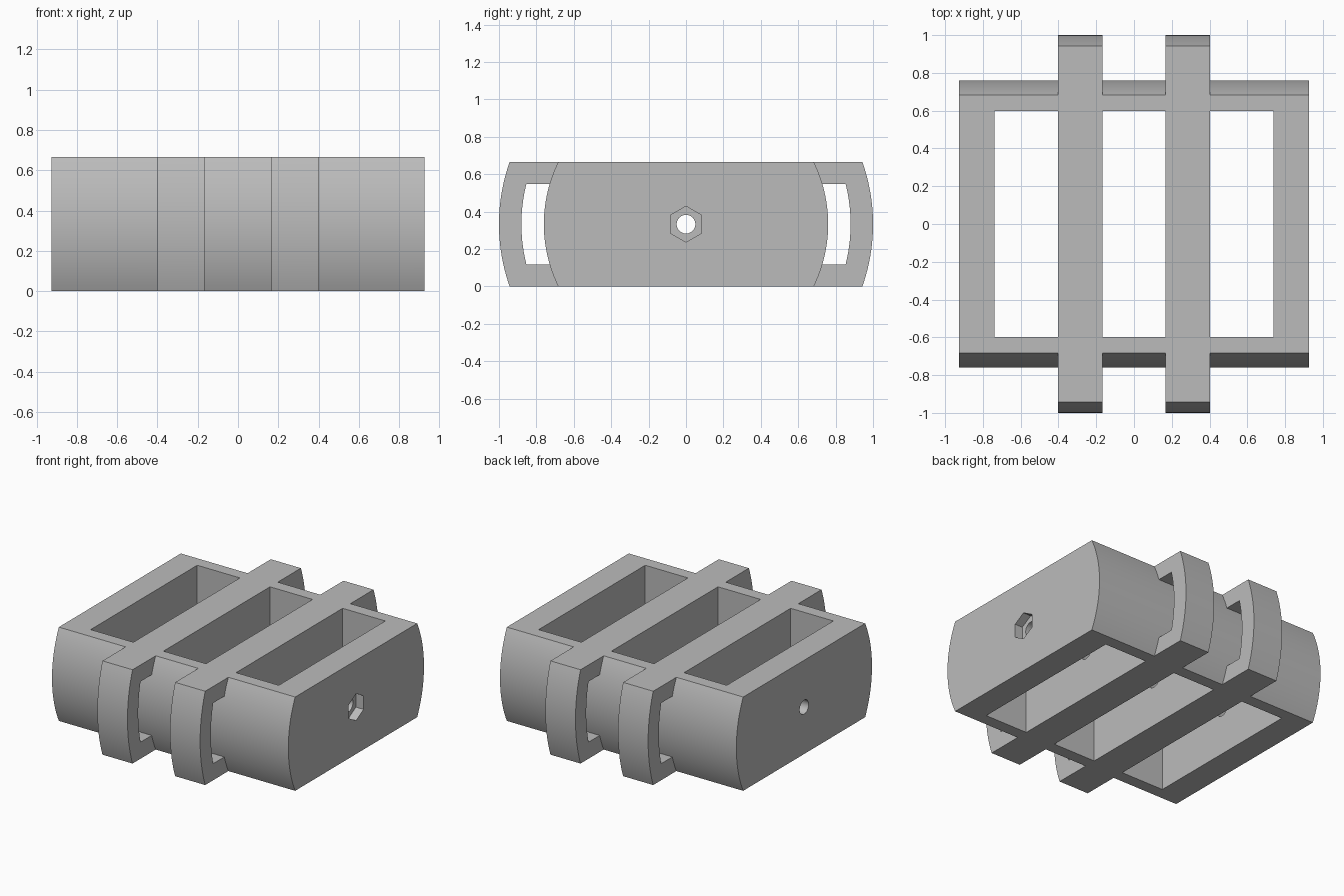
import bpy, bmesh
from math import sqrt, asin, cos, sin, pi, radians
from mathutils import Matrix

cube = bpy.data.objects.get("Cube")
if cube:
    bpy.data.objects.remove(cube, do_unlink=True)

H = 0.665            # overall height
MID = H / 2          # height of the bore axis, centre of every arc
BODY_X = 0.927       # half length of the body
RIB_IN, RIB_OUT = 0.167, 0.403
BODY_R, RIB_R, SLOT_R = 0.76, 1.0, 0.88
BORE_R = 0.05

grey = bpy.data.materials.new("plain_grey")
grey.use_nodes = True
grey.diffuse_color = (0.5, 0.5, 0.5, 1)
grey.node_tree.nodes["Principled BSDF"].inputs["Base Color"].default_value = (0.5, 0.5, 0.5, 1)


def finish(name, bm):
    bmesh.ops.recalc_face_normals(bm, faces=bm.faces)
    mesh = bpy.data.meshes.new(name)
    bm.to_mesh(mesh)
    bm.free()
    mesh.materials.append(grey)
    obj = bpy.data.objects.new(name, mesh)
    bpy.context.collection.objects.link(obj)
    return obj


def arc(radius, half, steps=24):
    """Points (y, z) on a circle about the bore axis, from low to high."""
    a = asin(half / radius)
    angles = [a * (2 * i / steps - 1) for i in range(steps + 1)]
    return [(radius * cos(t), MID + radius * sin(t)) for t in angles]


def extrude_x(name, profile, x0, x1):
    bm = bmesh.new()
    face = bm.faces.new([bm.verts.new((x0, y, z)) for y, z in profile])
    new = bmesh.ops.extrude_face_region(bm, geom=[face])["geom"]
    verts = [v for v in new if isinstance(v, bmesh.types.BMVert)]
    bmesh.ops.translate(bm, verts=verts, vec=(x1 - x0, 0, 0))
    return finish(name, bm)


def barrel(name, radius, x0, x1):
    right = arc(radius, MID)
    return extrude_x(name, right + [(-y, z) for y, z in reversed(right)], x0, x1)


def box(name, x0, x1, y, z0, z1):
    return extrude_x(name, [(-y, z0), (y, z0), (y, z1), (-y, z1)], x0, x1)


def rod(name, x0, x1, r0, r1, sides):
    """Round or many-sided rod along x, with a corner at the top."""
    bm = bmesh.new()
    bmesh.ops.create_cone(bm, cap_ends=True, segments=sides, radius1=r0, radius2=r1, depth=x1 - x0)
    bm.transform(Matrix.Translation(((x0 + x1) / 2, 0, MID)) @ Matrix.Rotation(pi / 2, 4, "Y"))
    top = max(v.co.z for v in bm.verts) - MID
    if top < max(r0, r1) * 0.99:
        bm.transform(Matrix.Translation((0, 0, MID)) @ Matrix.Rotation(pi / sides, 4, "X")
                     @ Matrix.Translation((0, 0, -MID)))
    return finish(name, bm)


def combine(target, tool, operation):
    mod = target.modifiers.new(operation.lower(), "BOOLEAN")
    mod.operation, mod.object, mod.solver = operation, tool, "EXACT"
    bpy.ops.object.select_all(action="DESELECT")
    target.select_set(True)
    bpy.context.view_layer.objects.active = target
    bpy.ops.object.modifier_apply(modifier=mod.name)
    bpy.data.objects.remove(tool, do_unlink=True)


# Body with its curved ends
body = barrel("slotted_body", BODY_R, -BODY_X, BODY_X)

# Two long ribs, each with a curved slot at both ends
for side in (-1, 1):
    x0, x1 = sorted((side * RIB_IN, side * RIB_OUT))
    rib = barrel("rib", RIB_R, x0, x1)
    for end in (-1, 1):
        outline = [(0.65, MID + 0.215), (0.65, MID - 0.215)] + arc(SLOT_R, 0.215)
        slot = extrude_x("slot", [(end * y, z) for y, z in outline], x0 - 0.1, x1 + 0.1)
        combine(rib, slot, "DIFFERENCE")
    combine(body, rib, "UNION")

# Three pockets straight through from top to bottom
for x0, x1 in ((-0.738, -RIB_OUT), (-RIB_IN, RIB_IN), (RIB_OUT, 0.738)):
    combine(body, box("pocket", x0, x1, 0.597, -0.1, H + 0.1), "DIFFERENCE")

# Bolt bore, hexagonal nut recess and countersink
combine(body, rod("bore", -1.1, 1.1, BORE_R, BORE_R, 48), "DIFFERENCE")
combine(body, rod("nut_recess", BODY_X - 0.06, 1.1, 0.096, 0.096, 6), "DIFFERENCE")
combine(body, rod("countersink", -BODY_X - 0.02, -BODY_X + 0.043, 0.113, BORE_R, 48), "DIFFERENCE")

# Smooth curves with crisp edges
bpy.ops.object.select_all(action="DESELECT")
body.select_set(True)
bpy.context.view_layer.objects.active = body
bpy.ops.object.shade_smooth_by_angle(angle=radians(20))
